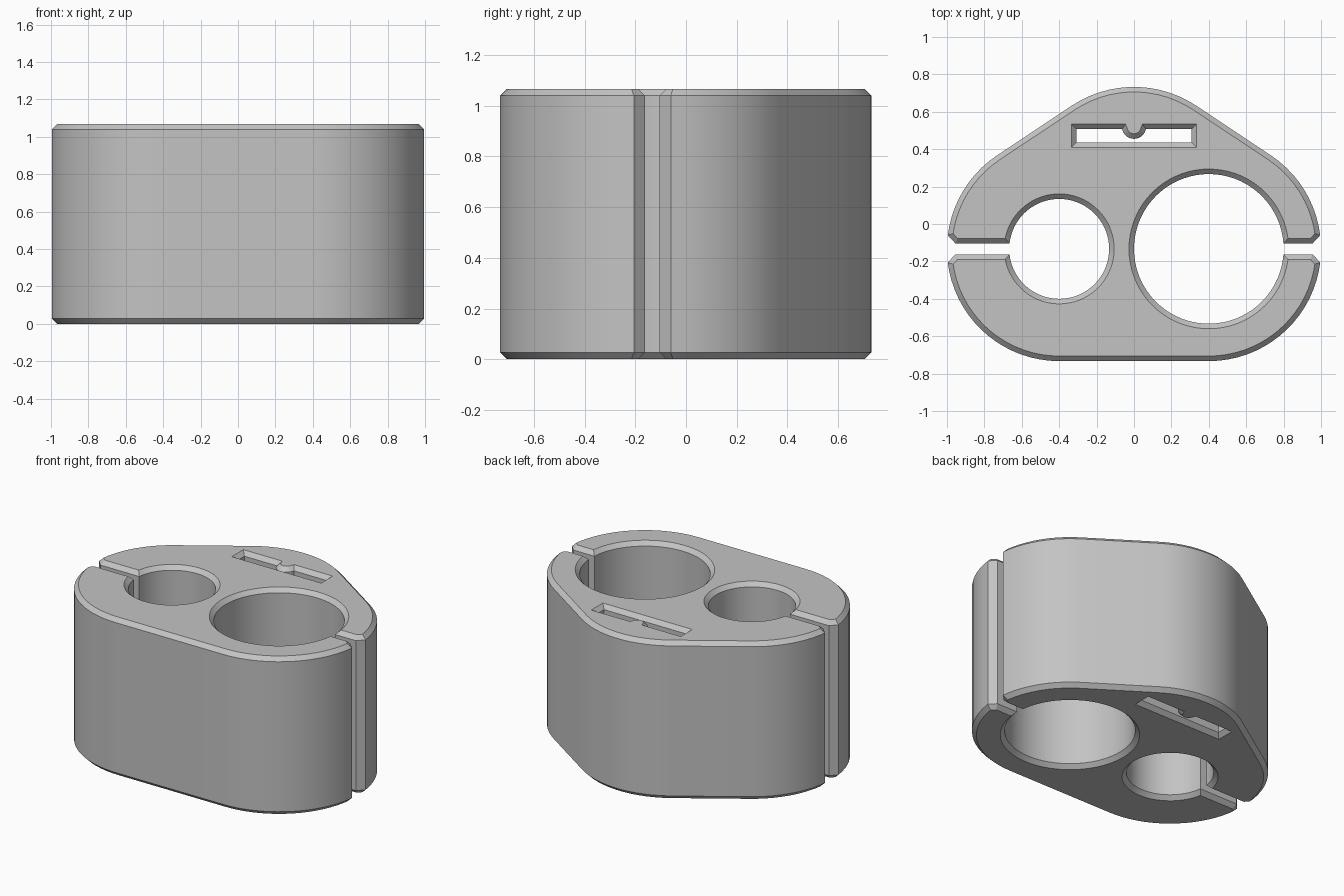
import bpy
import bmesh
from math import asin, atan2, cos, degrees, radians, sin
from mathutils import Vector

if "Cube" in bpy.data.objects:
    bpy.data.objects.remove(bpy.data.objects["Cube"])

HEIGHT, CHAMFER = 1.067, 0.027
SPREAD, MID_Y = 0.4, -0.133      # hole centres at (+-SPREAD, MID_Y)
OUTER_R, BACK_Y = 0.6, 0.133     # outer rounding and centre of the back lobe
SMALL_R, LARGE_R = 0.267, 0.4
GAP, MOUTH_X = 0.029, 0.955      # half width of the slits, start of their bevel


def arc(cx, cy, r, start, end, step=5):
    n = max(2, round(abs(end - start) / step))
    angles = [radians(start + (end - start) * i / n) for i in range(n + 1)]
    return [Vector((cx + r * cos(a), cy + r * sin(a))) for a in angles]


def inset(points, d):
    """Mitred offset towards the left of the travel direction."""
    result = []
    for i, p in enumerate(points):
        a = (p - points[i - 1]).normalized()
        b = (points[(i + 1) % len(points)] - p).normalized()
        na, nb = Vector((-a.y, a.x)), Vector((-b.y, b.x))
        result.append(p + (na + nb) * d / (1 + na.dot(nb)))
    return result


def body_outline():
    tangent = degrees(atan2(SPREAD, BACK_Y - MID_Y))
    mouth = degrees(asin(0.073 / OUTER_R))
    small = degrees(asin(GAP / SMALL_R))
    large = degrees(asin(GAP / LARGE_R))
    upper, lower = MID_Y + GAP, MID_Y - GAP
    pts = arc(SPREAD, MID_Y, OUTER_R, mouth, tangent)
    pts += arc(0, BACK_Y, OUTER_R, tangent, 180 - tangent)
    pts += arc(-SPREAD, MID_Y, OUTER_R, 180 - tangent, 180 - mouth)
    # small hole, entered and left through its slit
    pts.append(Vector((-MOUTH_X, upper)))
    pts += arc(-SPREAD, MID_Y, SMALL_R, 180 - small, small - 180)
    pts.append(Vector((-MOUTH_X, lower)))
    # rounded front
    pts += arc(-SPREAD, MID_Y, OUTER_R, 180 + mouth, 270)
    pts += arc(SPREAD, MID_Y, OUTER_R, 270, 360 - mouth)
    # large hole
    pts.append(Vector((MOUTH_X, lower)))
    pts += arc(SPREAD, MID_Y, LARGE_R, -large, large - 360)
    pts.append(Vector((MOUTH_X, upper)))
    return pts


def slot_outline():
    # rectangular slot with a round nub on its back wall, clockwise
    x, front, back = 0.307, 0.437, 0.507
    nub_y, nub_r = 0.52, 0.065
    dip = degrees(asin((nub_y - back) / nub_r))
    pts = [Vector((x, back)), Vector((x, front)),
           Vector((-x, front)), Vector((-x, back))]
    return pts + arc(0, nub_y, nub_r, 180 + dip, 360 - dip, 15)


def chamfered_wall(bm, outline):
    """Build the side wall; return the bottom and top rim edges."""
    narrow = inset(outline, CHAMFER)
    levels = [(narrow, 0), (outline, CHAMFER),
              (outline, HEIGHT - CHAMFER), (narrow, HEIGHT)]
    rings = [[bm.verts.new((p.x, p.y, z)) for p in pts] for pts, z in levels]
    n = len(outline)
    for low, high in zip(rings, rings[1:]):
        for i in range(n):
            j = (i + 1) % n
            bm.faces.new((low[i], low[j], high[j], high[i]))
    return [[bm.edges.get((ring[i - 1], ring[i])) for i in range(n)]
            for ring in (rings[0], rings[-1])]


# body with holes, slits and slot
bm = bmesh.new()
body_rims = chamfered_wall(bm, body_outline())
slot_rims = chamfered_wall(bm, slot_outline())
for body_rim, slot_rim, z in zip(body_rims, slot_rims, (-1, 1)):
    bmesh.ops.triangle_fill(bm, edges=body_rim + slot_rim,
                            use_beauty=True, normal=(0, 0, z))
bmesh.ops.recalc_face_normals(bm, faces=bm.faces)

mesh = bpy.data.meshes.new("clip_body")
bm.to_mesh(mesh)
bm.free()
body = bpy.data.objects.new("clip_body", mesh)
bpy.context.collection.objects.link(body)

# grey plastic
grey = bpy.data.materials.new("light_grey")
grey.use_nodes = True
colour = (0.55, 0.55, 0.55, 1)
grey.diffuse_color = colour
grey.node_tree.nodes["Principled BSDF"].inputs["Base Color"].default_value = colour
mesh.materials.append(grey)

# smooth curved walls with crisp edges
bpy.ops.object.select_all(action="DESELECT")
body.select_set(True)
bpy.context.view_layer.objects.active = body
bpy.ops.object.shade_smooth_by_angle(angle=radians(20))
